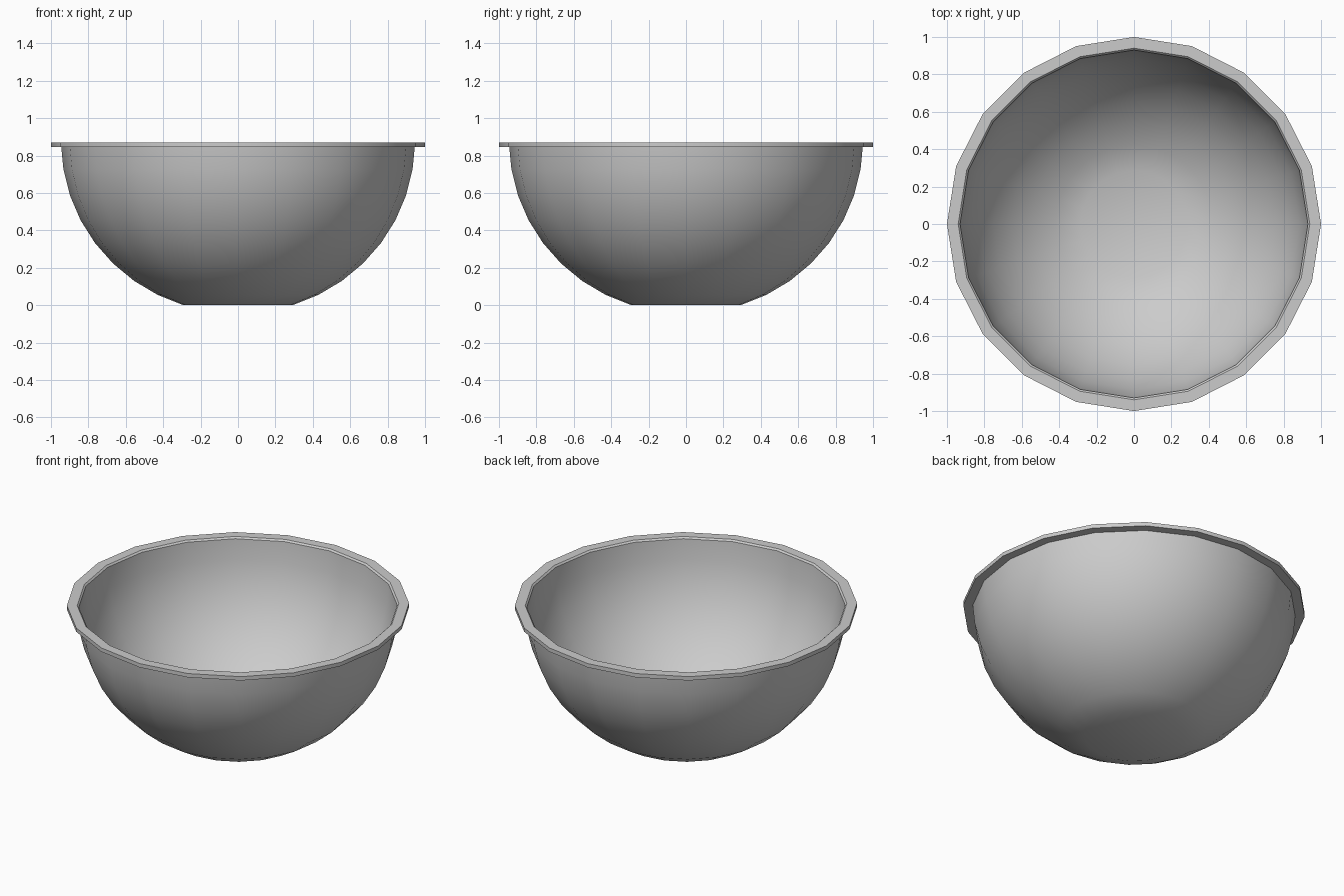
import bpy, bmesh, math

if "Cube" in bpy.data.objects:
    bpy.data.objects.remove(bpy.data.objects["Cube"])

SIDES = 20
TOP = 0.87


def wall(r, h, floor):
    # spherical arc from the flat foot (18 degrees) up to the rim (90 degrees)
    pts = []
    for i in range(9):
        a = math.radians(18 + 9 * i)
        pts.append((r * math.sin(a), TOP - h * math.cos(a)))
    pts[0] = (pts[0][0], floor)
    return pts


def lathe(name, profile):
    # spin an r,z profile around z; r = 0 closes with a pole
    bm = bmesh.new()
    rings = []
    for r, z in profile:
        if r == 0:
            rings.append([bm.verts.new((0, 0, z))] * SIDES)
        else:
            rings.append([bm.verts.new((r * math.cos(2 * math.pi * k / SIDES),
                                        r * math.sin(2 * math.pi * k / SIDES), z))
                          for k in range(SIDES)])
    for a, b in zip(rings, rings[1:]):
        for k in range(SIDES):
            n = (k + 1) % SIDES
            quad = list(dict.fromkeys((a[k], a[n], b[n], b[k])))
            bm.faces.new(quad)
    bmesh.ops.recalc_face_normals(bm, faces=bm.faces)
    me = bpy.data.meshes.new(name)
    bm.to_mesh(me)
    bm.free()
    ob = bpy.data.objects.new(name, me)
    bpy.context.collection.objects.link(ob)
    bpy.context.view_layer.objects.active = ob
    ob.select_set(True)
    bpy.ops.object.shade_smooth_by_angle(angle=math.radians(30))
    ob.select_set(False)
    return ob


# Bowl: outer wall, flat overhanging rim, thin inner wall
outer = wall(0.945, 0.915, 0.0)[:-1] + [(0.945, 0.845)]
rim = [(1.0, 0.845), (1.0, TOP), (0.94, TOP)]
inner = wall(0.93, 0.90, 0.015)[:-1] + [(0.93, 0.86)]
lathe("bowl", [(0, 0)] + outer + rim + inner[::-1] + [(0, 0.015)])
